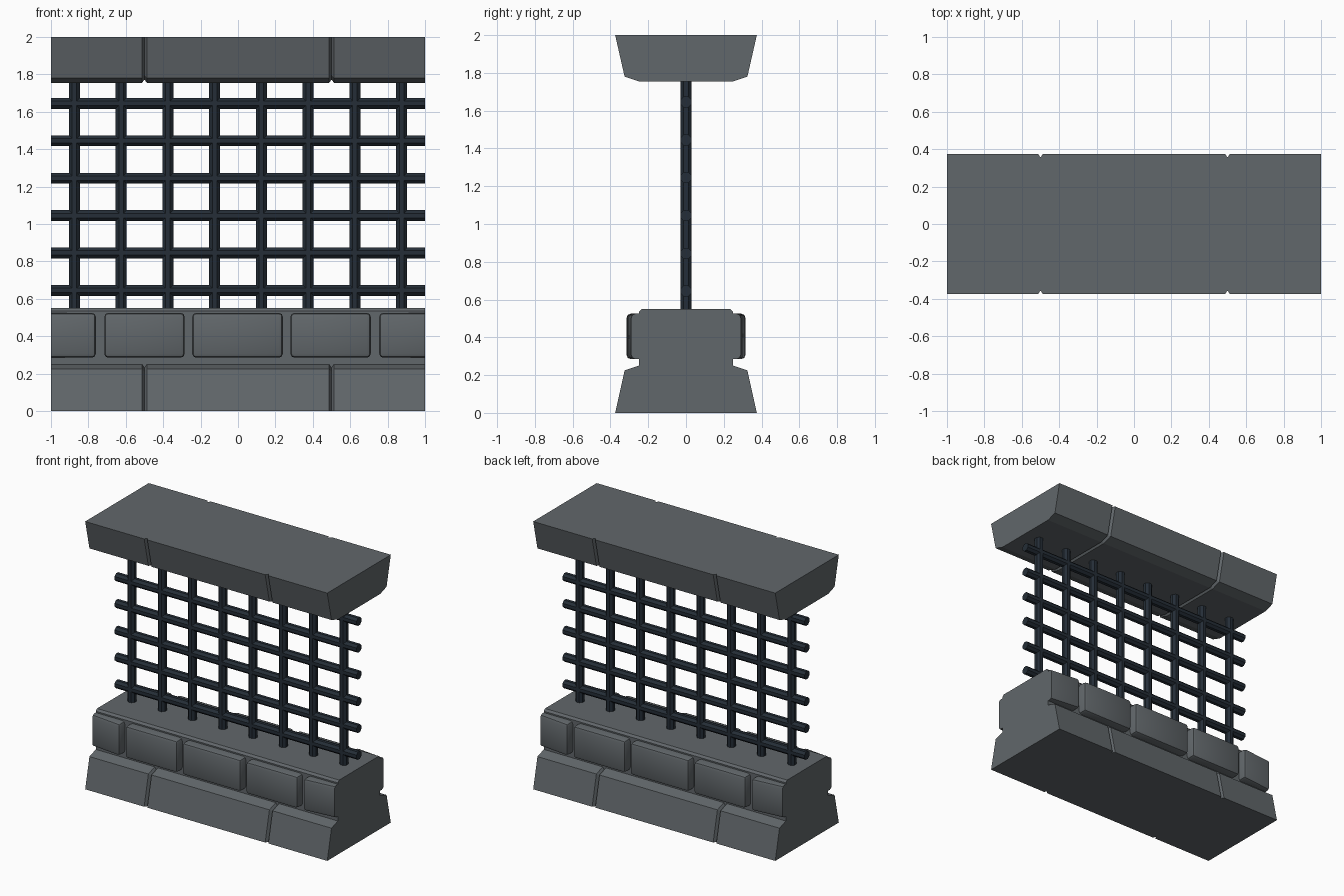
import bpy, bmesh, math
from mathutils import Matrix

cube = bpy.data.objects.get("Cube")
if cube:
    bpy.data.objects.remove(cube, do_unlink=True)


def material(name, rgb):
    m = bpy.data.materials.new(name)
    m.use_nodes = True
    color = (*rgb, 1)
    m.diffuse_color = color
    bsdf = m.node_tree.nodes["Principled BSDF"]
    bsdf.inputs["Base Color"].default_value = color
    bsdf.inputs["Roughness"].default_value = 0.8
    return m


stone = material("grey stone", (0.12, 0.135, 0.145))
iron = material("dark iron", (0.018, 0.027, 0.038))


def finish(bm, name, mat):
    bmesh.ops.recalc_face_normals(bm, faces=bm.faces)
    mesh = bpy.data.meshes.new(name)
    bm.to_mesh(mesh)
    bm.free()
    mesh.materials.append(mat)
    ob = bpy.data.objects.new(name, mesh)
    bpy.context.collection.objects.link(ob)
    return ob


def loft(name, stations):
    """Skin mirrored (y, z) half profiles placed along x."""
    bm = bmesh.new()
    rings = []
    for x, half in stations:
        pts = half + [(-y, z) for y, z in reversed(half)]
        rings.append([bm.verts.new((x, y, z)) for y, z in pts])
    for a, b in zip(rings, rings[1:]):
        for i in range(len(a)):
            j = (i + 1) % len(a)
            bm.faces.new((a[i], a[j], b[j], b[i]))
    bm.faces.new(rings[0])
    bm.faces.new(rings[-1])
    finish(bm, name, stone)


def grooved(name, half, groove):
    """Course of three blocks parted by V joints at x = -0.5 and 0.5."""
    w = 0.013
    stations = [(-1, half)]
    for x in (-0.5, 0.5):
        stations += [(x - w, half), (x, groove), (x + w, half)]
    loft(name, stations + [(1, half)])


# Stone courses: flared base, wall core, flared cap
grooved("base_course",
        [(0.375, 0), (0.325, 0.225), (0.25, 0.25)],
        [(0.355, 0), (0.305, 0.21), (0.25, 0.23)])
grooved("cap_course",
        [(0.25, 1.755), (0.325, 1.78), (0.375, 2)],
        [(0.25, 1.772), (0.305, 1.797), (0.355, 2)])
core = [(0.25, 0.22), (0.25, 0.535), (0.235, 0.55)]
loft("wall_core", [(-1, core), (1, core)])


# Rounded facing bricks, end ones cut flush with the wall ends
def brick(name, x0, x1, side):
    inner, z0, z1 = 0.22, 0.285, 0.525
    bm = bmesh.new()
    bmesh.ops.create_cube(bm, size=1)
    for v in bm.verts:
        x = x0 if v.co.x < 0 else x1
        outer = 0.29 if abs(x) == 1 else 0.315
        v.co = (x, outer if v.co.y > 0 else inner, z0 if v.co.z < 0 else z1)
    edges = [e for e in bm.edges
             if not all(v.co.y < 0.23 for v in e.verts)
             and not all(abs(v.co.x) == 1 for v in e.verts)]
    bmesh.ops.bevel(bm, geom=edges, offset=0.022, segments=2,
                    profile=0.5, affect="EDGES")
    bmesh.ops.scale(bm, vec=(-side, side, 1), verts=bm.verts)
    ob = finish(bm, name, stone)
    bpy.ops.object.select_all(action="DESELECT")
    ob.select_set(True)
    bpy.context.view_layer.objects.active = ob
    bpy.ops.object.shade_smooth_by_angle(angle=math.radians(35))


spans = [(-1, -0.76), (-0.715, -0.285), (-0.245, 0.24), (0.28, 0.71), (0.755, 1)]
for side, label in ((-1, "front"), (1, "back")):
    for i, (a, b) in enumerate(spans):
        brick(f"{label}_brick_{i + 1}", a, b, side)


# Eight-sided iron bars with a flat turned to the front
def bar(name, length, place, horizontal):
    bm = bmesh.new()
    r = 0.029 / math.cos(math.pi / 8)
    bmesh.ops.create_cone(bm, cap_ends=True, segments=8,
                          radius1=r, radius2=r, depth=length)
    turn = Matrix.Rotation(math.pi / 8, 3, "Z")
    if horizontal:
        turn = Matrix.Rotation(math.pi / 2, 3, "Y") @ turn
    bmesh.ops.rotate(bm, cent=(0, 0, 0), matrix=turn, verts=bm.verts)
    finish(bm, name, iron).location = place


for i in range(8):
    bar(f"upright_bar_{i + 1}", 1.25, (-0.875 + 0.25 * i, 0, 1.15), False)
for i in range(6):
    bar(f"cross_bar_{i + 1}", 2, (0, 0, 0.645 + 0.2 * i), True)
